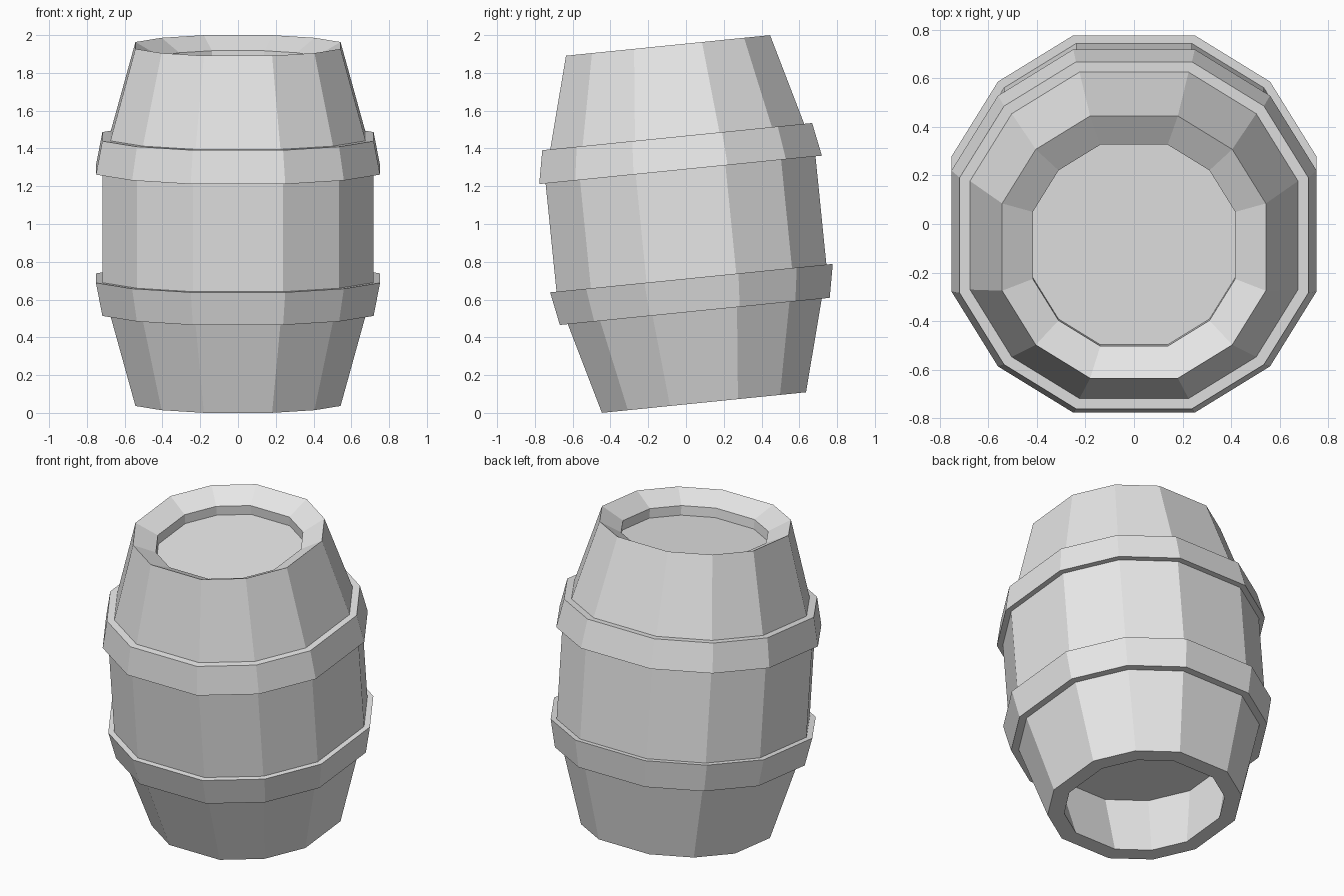
import bpy, bmesh, math
from mathutils import Matrix

if "Cube" in bpy.data.objects:
    bpy.data.objects.remove(bpy.data.objects["Cube"])

# Whole barrel leans forward around its centre
LEAN = Matrix.Translation((0, 0, 1)) @ Matrix.Rotation(math.radians(5.75), 4, 'X')

grey = bpy.data.materials.new("plain_grey")
grey.diffuse_color = (0.8, 0.8, 0.8, 1)
grey.use_nodes = True
grey.node_tree.nodes["Principled BSDF"].inputs["Base Color"].default_value = grey.diffuse_color

# Twelve-sided section: wide faces on the four axes, narrow ones between
ANGLES = [math.radians(q * 90 + a) for q in range(4) for a in (18.4, 45, 71.6)]
FLAT = math.cos(math.radians(18.4))


def lathe(name, profile, closed=False):
    """Sweep (half width, height) points around the section."""
    bm = bmesh.new()
    rings = [[bm.verts.new((w / FLAT * math.cos(a), w / FLAT * math.sin(a), z))
              for a in ANGLES] for w, z in profile]
    pairs = list(zip(rings, rings[1:]))
    if closed:
        pairs.append((rings[-1], rings[0]))
    n = len(ANGLES)
    for lo, hi in pairs:
        for i in range(n):
            j = (i + 1) % n
            bm.faces.new((lo[i], lo[j], hi[j], hi[i]))
    if not closed:
        bm.faces.new(rings[0][::-1])
        bm.faces.new(rings[-1])
    bmesh.ops.recalc_face_normals(bm, faces=bm.faces)
    me = bpy.data.meshes.new(name)
    bm.to_mesh(me)
    bm.free()
    me.materials.append(grey)
    ob = bpy.data.objects.new(name, me)
    ob.matrix_world = LEAN
    bpy.context.collection.objects.link(ob)
    return ob


# Body: hollow underside, bulged staves, funnel rim and sunken lid
lathe("barrel_body", [
    (0.53, -0.54), (0.45, -0.95),
    (0.543, -0.95), (0.718, -0.31), (0.718, 0.31), (0.543, 0.95),
    (0.417, 0.88), (0.417, 0.82)])

# Two hoops, mirrored about the middle
for name, s in (("upper_hoop", 1), ("lower_hoop", -1)):
    lathe(name, [(0.70, 0.288 * s), (0.752, 0.288 * s),
                 (0.718, 0.465 * s), (0.66, 0.465 * s)], closed=True)
